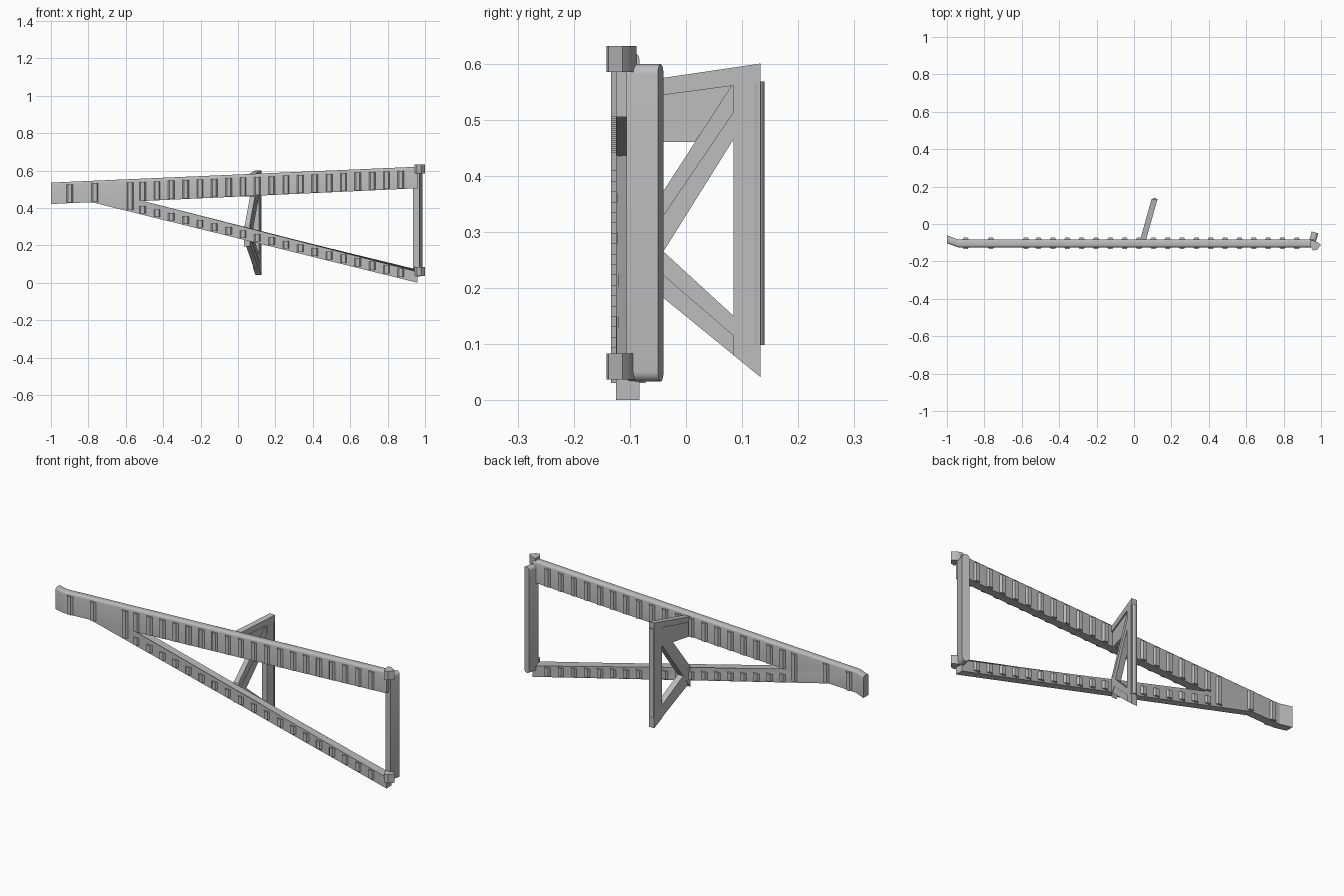
import bpy, bmesh, math
from mathutils import Matrix, Vector

cube = bpy.data.objects.get("Cube")
if cube:
    bpy.data.objects.remove(cube, do_unlink=True)

GREY = (0.5, 0.5, 0.5, 1)
mat = bpy.data.materials.new("plain grey")
mat.use_nodes = True
mat.diffuse_color = GREY
mat.node_tree.nodes["Principled BSDF"].inputs["Base Color"].default_value = GREY


def prism(bm, outline, vec, place):
    """Extrude a 2D outline, placed in space by a function, along a vector."""
    base = [bm.verts.new(place(p)) for p in outline]
    top = [bm.verts.new(v.co + Vector(vec)) for v in base]
    n = len(base)
    bm.faces.new(base)
    bm.faces.new(top[::-1])
    sides = [bm.faces.new((base[i], top[i], top[(i + 1) % n], base[(i + 1) % n]))
             for i in range(n)]
    return base, top, sides


def finish(bm, name):
    bmesh.ops.recalc_face_normals(bm, faces=bm.faces)
    me = bpy.data.meshes.new(name)
    bm.to_mesh(me)
    bm.free()
    ob = bpy.data.objects.new(name, me)
    bpy.context.collection.objects.link(ob)
    me.materials.append(mat)
    bpy.ops.object.select_all(action='DESELECT')
    ob.select_set(True)
    bpy.context.view_layer.objects.active = ob
    bpy.ops.object.shade_smooth_by_angle(angle=math.radians(32))
    return ob


FRONT, BACK = -0.125, -0.083
DEPTH = (0, BACK - FRONT, 0)
BEND = 0.022


def bevel_sides(bm, base, top, pairs, width):
    edges = [bm.edges.get((ring[i], ring[j])) for ring in (base, top) for i, j in pairs]
    bmesh.ops.bevel(bm, geom=edges, offset=width, segments=3, profile=0.5, affect='EDGES')


# Forked frame: two long beams joining at the narrow end
bm = bmesh.new()
outline = [(-0.94, 0.538), (0.96, 0.62), (0.96, 0.505), (-0.55, 0.435),
           (0.96, 0.07), (0.96, 0.0), (-0.78, 0.43), (-0.94, 0.424)]
base, top, _ = prism(bm, outline, DEPTH, lambda p: (p[0], FRONT, p[1]))
bevel_sides(bm, base, top, [(0, 1), (3, 4)], 0.012)
finish(bm, "forked_frame")

# Bent tail at the narrow end
bm = bmesh.new()
tail = [(-1, 0.535), (-0.94, 0.538), (-0.94, 0.424), (-1, 0.42)]
base, top, _ = prism(bm, tail, DEPTH,
                     lambda p: (p[0], FRONT + (BEND if p[0] < -0.97 else 0), p[1]))
bevel_sides(bm, base, top, [(0, 1)], 0.012)
finish(bm, "bent_tail")


# Ribs on the front and back of the beams
def upper_top(x):
    return 0.579 + 0.0432 * x


def upper_low(x):
    return 0.4605 + 0.0464 * x


def lower_top(x):
    return 0.302 - 0.2417 * x


def lower_low(x):
    return 0.2375 - 0.247 * x


def rib(bm, x, low, high):
    for side, y, out in ((-1, FRONT, 0.009), (1, BACK, 0.011)):
        prof = [(-0.017, 0), (-0.01, out), (0.01, out), (0.017, 0)]
        prism(bm, prof, (0, 0, high - low),
              lambda p: (x + p[0], y + side * p[1], low))


bm = bmesh.new()
for i in range(19):
    x = -0.51 + i * 0.0767
    rib(bm, x, upper_low(x) + 0.004, upper_top(x) - 0.018)
    rib(bm, x, lower_low(x) + 0.008, lower_top(x) - 0.016)
rib(bm, -0.577, 0.39, 0.535)
rib(bm, -0.765, 0.432, 0.532)
rib(bm, -0.9, 0.428, 0.525)
finish(bm, "beam_ribs")

# Round-ended upright closing the wide end, turned slightly
bm = bmesh.new()
r, half = 0.018, 0.283
arc = [math.pi * i / 10 for i in range(11)]
stadium = [(r * math.cos(a), half - r + r * math.sin(a)) for a in arc]
stadium += [(-x, -z) for x, z in stadium]
prism(bm, stadium, (0, 0.058, 0), lambda p: (p[0], -0.029, p[1]))
bmesh.ops.transform(bm, verts=bm.verts, matrix=Matrix.Translation((0.96, -0.073, 0.316))
                    @ Matrix.Rotation(math.radians(-16), 4, 'Z'))
finish(bm, "end_upright")

# Corner blocks where the upright meets the beams
for name, z in (("upper_corner_block", 0.585), ("lower_corner_block", 0.037)):
    bm = bmesh.new()
    block = [(0.945, -0.125), (0.958, -0.142), (0.978, -0.138), (1.0, -0.113),
             (0.985, -0.1), (0.96, -0.088), (0.945, -0.088)]
    prism(bm, block, (0, 0, 0.046), lambda p: (p[0], p[1], z))
    finish(bm, name)


# Rear brace: slanted flat members, laid out in y and z
def brace(name, outline, thick):
    bm = bmesh.new()
    prism(bm, outline, (thick, 0, 0),
          lambda p: (0.05 + 0.28 * (p[0] + 0.08) - thick / 2, p[0], p[1]))
    return finish(bm, name)


Y0 = -0.084
brace("brace_top_bar", [(Y0, 0.568), (0.133, 0.6), (0.133, 0.567), (Y0, 0.538)], 0.032)
brace("brace_top_panel", [(Y0, 0.55), (0.1, 0.575), (0.015, 0.46), (Y0, 0.46)], 0.018)
brace("brace_diagonal", [(0.133, 0.585), (0.133, 0.542), (Y0, 0.195), (Y0, 0.265)], 0.032)
brace("brace_diagonal_lip", [(0.1, 0.59), (0.125, 0.573), (Y0, 0.262), (Y0, 0.305)], 0.026)
brace("brace_lower_bar", [(Y0, 0.305), (0.133, 0.106), (0.133, 0.073), (Y0, 0.26)], 0.032)
brace("brace_lower_lip", [(Y0, 0.265), (0.133, 0.08), (0.133, 0.041), (Y0, 0.218)], 0.026)
brace("brace_post", [(0.085, 0.567), (0.133, 0.6), (0.133, 0.041), (0.085, 0.08)], 0.032)

# Rounded rod along the back of the brace post
bm = bmesh.new()
rod = [(0.016 * math.cos(math.pi * i / 8), 0.018 * math.sin(math.pi * i / 8)) for i in range(9)]
prism(bm, rod, (0, 0, 0.47), lambda p: (0.109 + p[0], 0.122 + p[1], 0.098))
finish(bm, "brace_rod")
